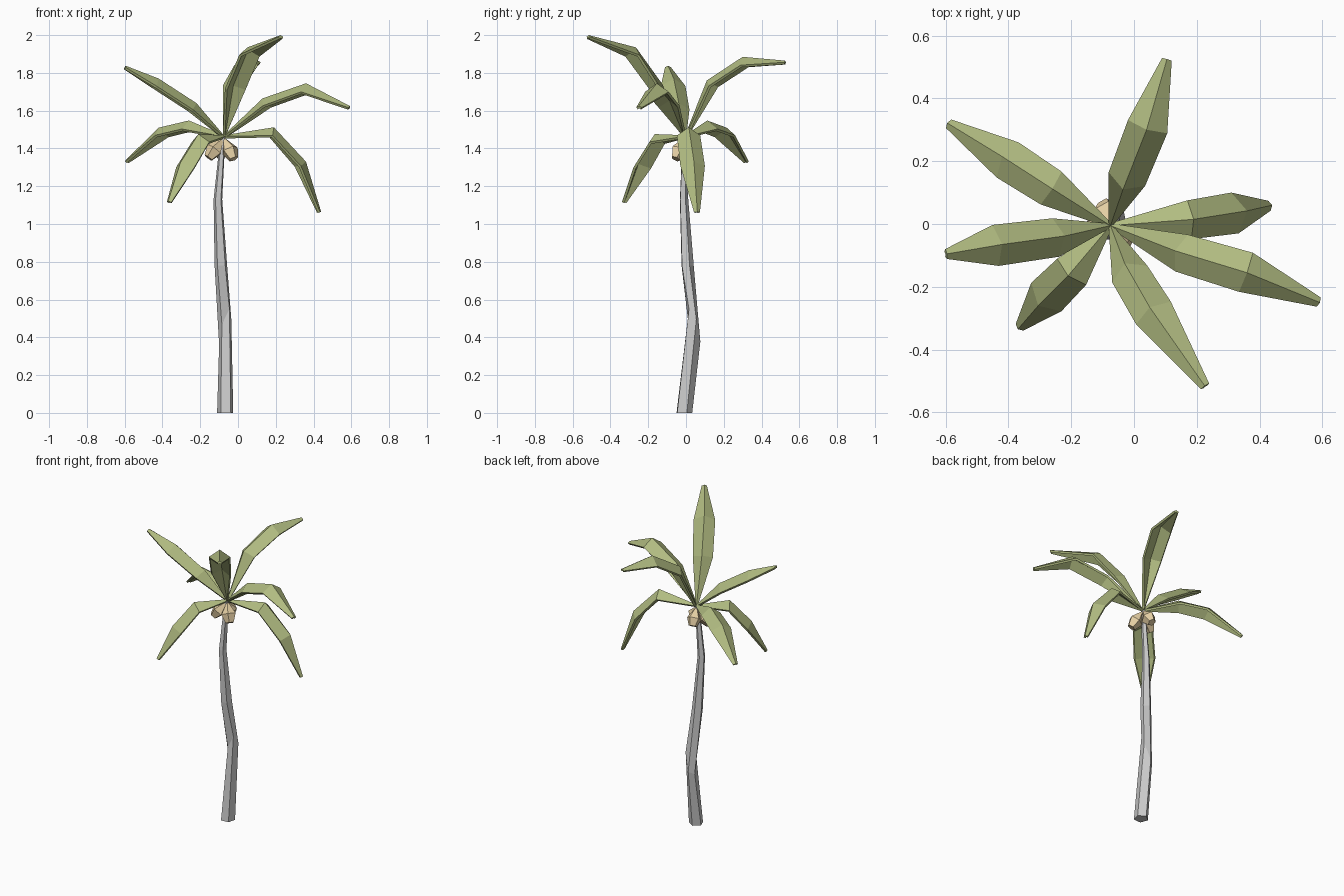
import bpy
from math import cos, sin, tau
from mathutils import Vector as V

if "Cube" in bpy.data.objects:
    bpy.data.objects.remove(bpy.data.objects["Cube"])


def material(name, rgb):
    m = bpy.data.materials.new(name)
    m.diffuse_color = (*rgb, 1)
    m.use_nodes = True
    m.node_tree.nodes["Principled BSDF"].inputs["Base Color"].default_value = m.diffuse_color
    return m


def make(name, verts, faces, mat=None):
    me = bpy.data.meshes.new(name)
    me.from_pydata([tuple(v) for v in verts], [], faces)
    me.update()
    ob = bpy.data.objects.new(name, me)
    bpy.context.collection.objects.link(ob)
    if mat:
        me.materials.append(mat)
    return ob


def frames(path):
    # tangent, sideways and up direction at every path point
    for i, p in enumerate(path):
        t = (path[min(i + 1, len(path) - 1)] - path[max(i - 1, 0)]).normalized()
        side = t.cross(V((0, 0, 1)))
        side = side.normalized() if side.length > 1e-3 else V((1, 0, 0))
        yield p, side, side.cross(t)


def loft(name, rings, mat=None):
    # closed tube through rings of equal vertex count
    n = len(rings[0])
    verts = [v for r in rings for v in r]
    faces = [(i * n + j, i * n + (j + 1) % n, (i + 1) * n + (j + 1) % n, (i + 1) * n + j)
             for i in range(len(rings) - 1) for j in range(n)]
    faces += [tuple(reversed(range(n))), tuple(range(len(verts) - n, len(verts)))]
    return make(name, verts, faces, mat)


green = material("leaf_green", (0.44, 0.50, 0.22))
tan = material("husk_tan", (0.80, 0.64, 0.38))
crown = V((-0.075, -0.005, 1.47))

# Trunk: bent five-sided tube; the second ring is tilted
trunk = [(-0.067, -0.012, 0, 0.045, 0, 0), (-0.067, 0.042, 0.45, 0.034, 2.2, -2.0),
         (-0.090, 0.006, 0.78, 0.035, 0, 0), (-0.106, -0.012, 1.13, 0.024, 0, 0),
         (-0.080, -0.006, 1.46, 0.014, 0, 0)]
loft("trunk", [[V((x + r * cos(a), y + r * sin(a), z + tx * r * cos(a) + ty * r * sin(a)))
                for a in [tau * (k + 0.3) / 5 for k in range(5)]]
               for x, y, z, r, tx, ty in trunk])

# Fronds: folded blades following three ridge points each
fronds = [
    [(-0.035, 0.11, 1.76), (0.04, 0.30, 1.885), (0.105, 0.525, 1.865)],
    [(-0.26, 0.112, 1.548), (-0.42, 0.215, 1.51), (-0.595, 0.322, 1.338)],
    [(-0.22, -0.038, 1.64), (-0.42, -0.065, 1.77), (-0.595, -0.095, 1.838)],
    [(-0.21, -0.165, 1.476), (-0.305, -0.26, 1.325), (-0.37, -0.335, 1.12)],
    [(-0.03, -0.125, 1.74), (0.05, -0.265, 1.935), (0.225, -0.515, 2.0)],
    [(0.13, -0.085, 1.665), (0.36, -0.155, 1.745), (0.592, -0.25, 1.625)],
    [(0.19, 0.015, 1.512), (0.36, 0.042, 1.33), (0.44, 0.06, 1.065)],
]
sizes = [(0.008, 0.006), (0.062, 0.045), (0.066, 0.045), (0.016, 0.009)]
for k, pts in enumerate(fronds):
    verts = []
    path = [crown] + [V(p) for p in pts]
    for (p, side, up), (w, d) in zip(frames(path), sizes):
        verts += [p - side * w - up * d, p, p + side * w - up * d]
    faces = [(3 * i + j, 3 * i + j + 1, 3 * i + j + 4, 3 * i + j + 3)
             for i in range(3) for j in range(2)]
    ob = make(f"frond_{k + 1}", verts, [f[::-1] for f in faces], green)
    if ob.data.polygons[0].normal.z < 0:
        ob.data.flip_normals()
    mod = ob.modifiers.new("thickness", "SOLIDIFY")
    mod.thickness = 0.014
    mod.offset = -1

# Fruit: three blunt faceted husks hanging under the crown
for k, d in enumerate([(-0.075, -0.025, -0.10), (0.048, -0.045, -0.105), (-0.015, 0.06, -0.095)]):
    d = V(d)
    path = [crown + d * f - V((0, 0, 0.012)) for f in (0.1, 0.65, 1.08)]
    loft(f"fruit_{k + 1}",
         [[p + (s * cos(tau * j / 5) + u * sin(tau * j / 5)) * r for j in range(5)]
          for (p, s, u), r in zip(frames(path), (0.008, 0.046, 0.026))], tan)
